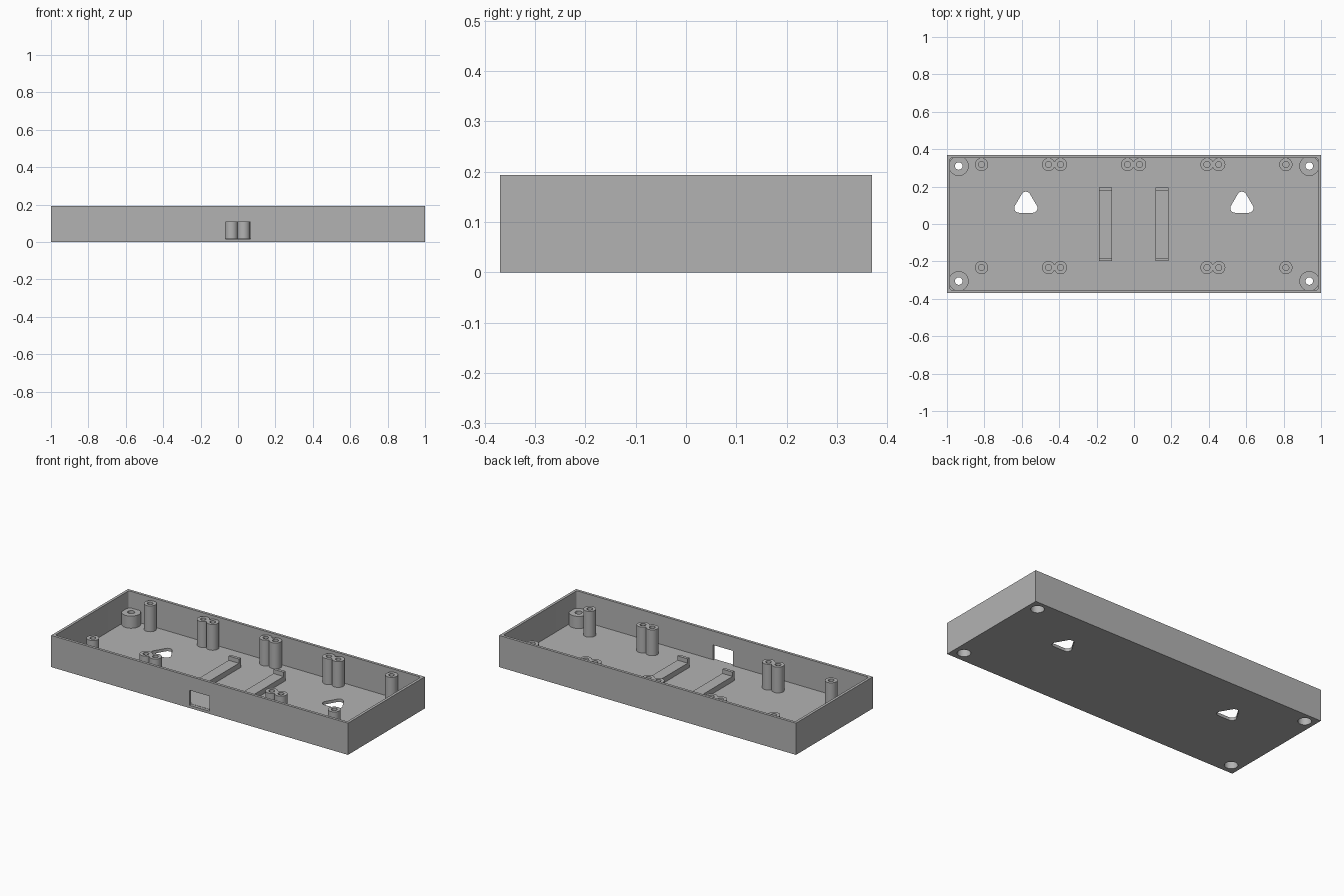
import bpy, bmesh, math
from mathutils import Vector, Matrix

cube = bpy.data.objects.get("Cube")
if cube:
    bpy.data.objects.remove(cube, do_unlink=True)

HALF_X, HALF_Y, HEIGHT = 1.0, 0.37, 0.193
WALL, FLOOR = 0.0165, 0.018
POST_TOP, BOSS_TOP, BORE_R = 0.175, 0.092, 0.037
SEGMENTS = 48

grey = bpy.data.materials.new("plain grey plastic")
grey.use_nodes = True
grey.diffuse_color = (0.45, 0.45, 0.45, 1)
grey.node_tree.nodes["Principled BSDF"].inputs["Base Color"].default_value = grey.diffuse_color


def finish(name, bm):
    bmesh.ops.recalc_face_normals(bm, faces=bm.faces)
    mesh = bpy.data.meshes.new(name)
    bm.to_mesh(mesh)
    bm.free()
    mesh.materials.append(grey)
    obj = bpy.data.objects.new(name, mesh)
    bpy.context.collection.objects.link(obj)
    return obj


def smooth(obj):
    bpy.ops.object.select_all(action="DESELECT")
    obj.select_set(True)
    bpy.context.view_layer.objects.active = obj
    bpy.ops.object.shade_smooth_by_angle(angle=math.radians(35))


def prism(name, outline, start, depth):
    """Extrude a closed outline of 3D points along a vector."""
    bm = bmesh.new()
    face = bm.faces.new([bm.verts.new(Vector(p) + Vector(start)) for p in outline])
    ext = bmesh.ops.extrude_face_region(bm, geom=[face], use_keep_orig=True)
    moved = [v for v in ext["geom"] if isinstance(v, bmesh.types.BMVert)]
    bmesh.ops.translate(bm, verts=moved, vec=depth)
    return finish(name, bm)


def rounded(centres, radius, steps=8):
    """Outline wrapped around circles at counter-clockwise centres."""
    points, n = [], len(centres)
    for i, c in enumerate(centres):
        before = Vector(c) - Vector(centres[i - 1])
        after = Vector(centres[(i + 1) % n]) - Vector(c)
        a = math.atan2(before.y, before.x) - math.pi / 2
        turn = (math.atan2(after.y, after.x) - math.pi / 2 - a) % math.tau
        for s in range(steps + 1):
            t = a + turn * s / steps
            points.append((c[0] + radius * math.cos(t), c[1] + radius * math.sin(t), 0))
    return points


def lathe(name, profile, x, y):
    """Spin an (r, z) profile around the vertical axis."""
    bm = bmesh.new()
    verts = [bm.verts.new((r, 0, z)) for r, z in profile]
    edges = [bm.edges.new(pair) for pair in zip(verts, verts[1:])]
    bmesh.ops.spin(bm, geom=verts + edges, angle=math.tau, steps=SEGMENTS,
                   axis=(0, 0, 1), cent=(0, 0, 0))
    bmesh.ops.remove_doubles(bm, verts=bm.verts, dist=1e-5)
    bmesh.ops.translate(bm, verts=bm.verts, vec=(x, y, 0))
    obj = finish(name, bm)
    smooth(obj)
    return obj


def box(name, low, high):
    bm = bmesh.new()
    low, high = Vector(low), Vector(high)
    bmesh.ops.create_cube(bm, size=1, matrix=Matrix.Translation((low + high) / 2)
                          @ Matrix.Diagonal((*(high - low), 1)))
    return finish(name, bm)


def cut(target, cutter):
    mod = target.modifiers.new("cut", "BOOLEAN")
    mod.operation, mod.solver, mod.object = "DIFFERENCE", "EXACT", cutter
    cutter.hide_render = True
    bpy.context.view_layer.objects.active = target
    bpy.ops.object.modifier_apply(modifier=mod.name)
    bpy.data.objects.remove(cutter, do_unlink=True)


# Open tray with a slightly rounded pocket
tray = box("tray", (-HALF_X, -HALF_Y, 0), (HALF_X, HALF_Y, HEIGHT))
corner = 0.012
px, py = HALF_X - WALL - corner, HALF_Y - WALL - corner
pocket = rounded([(-px, -py), (px, -py), (px, py), (-px, py)], corner, 4)
cut(tray, prism("pocket_cutter", pocket, (0, 0, FLOOR), (0, 0, HEIGHT)))

# Cable window in the front wall
cut(tray, box("window_cutter", (-0.068, -0.4, 0.0165), (0.066, -0.352, 0.108)))

# Rounded triangular hanging holes
triangle = rounded([(-0.037, 0.085), (0.037, 0.085), (0, 0.148)], 0.025)
for x in (-0.578, 0.577):
    cut(tray, prism("hanger_cutter", triangle, (x, 0, -0.1), (0, 0, 0.2)))

# Corner screw bosses, counterbored from below
boss_spots = [(x, y) for x in (-0.937, 0.937) for y in (-0.305, 0.31)]
bore = [(BORE_R * math.cos(math.tau * i / SEGMENTS),
         BORE_R * math.sin(math.tau * i / SEGMENTS), 0) for i in range(SEGMENTS)]
for i, (x, y) in enumerate(boss_spots):
    cut(tray, prism("bore_cutter", bore, (x, y, -0.1), (0, 0, 0.2)))
    shelf = 0.065
    lathe(f"screw_boss_{i + 1}", [(BORE_R, FLOOR), (BORE_R, shelf), (0.02, shelf),
          (0.02, BOSS_TOP), (0.053, BOSS_TOP), (0.053, FLOOR), (BORE_R, FLOOR)], x, y)
smooth(tray)

# Hollow standoffs: a front and a back row, with an extra pair at the back
row = (-0.815, -0.457, -0.393, 0.39, 0.453, 0.812)
spots = [(x, y) for y in (-0.233, 0.318) for x in row]
spots += [(-0.035, 0.318), (0.03, 0.318)]
for i, (x, y) in enumerate(spots):
    lathe(f"standoff_{i + 1}", [(0.016, FLOOR), (0.016, POST_TOP),
          (0.035, POST_TOP), (0.035, FLOOR)], x, y)

# Support rails with a raised lip at each end
END, LIP, REST, TOP = 0.197, 0.179, 0.05, 0.076
half = [(END, FLOOR), (END, TOP), (LIP, TOP), (LIP, REST)]
rail = [(0, y, z) for y, z in half] + [(0, -y, z) for y, z in reversed(half)]
for side, x in (("right", -0.187), ("left", 0.115)):
    prism(f"support_rail_{side}", rail, (x, -0.002, 0), (0.069, 0, 0))
